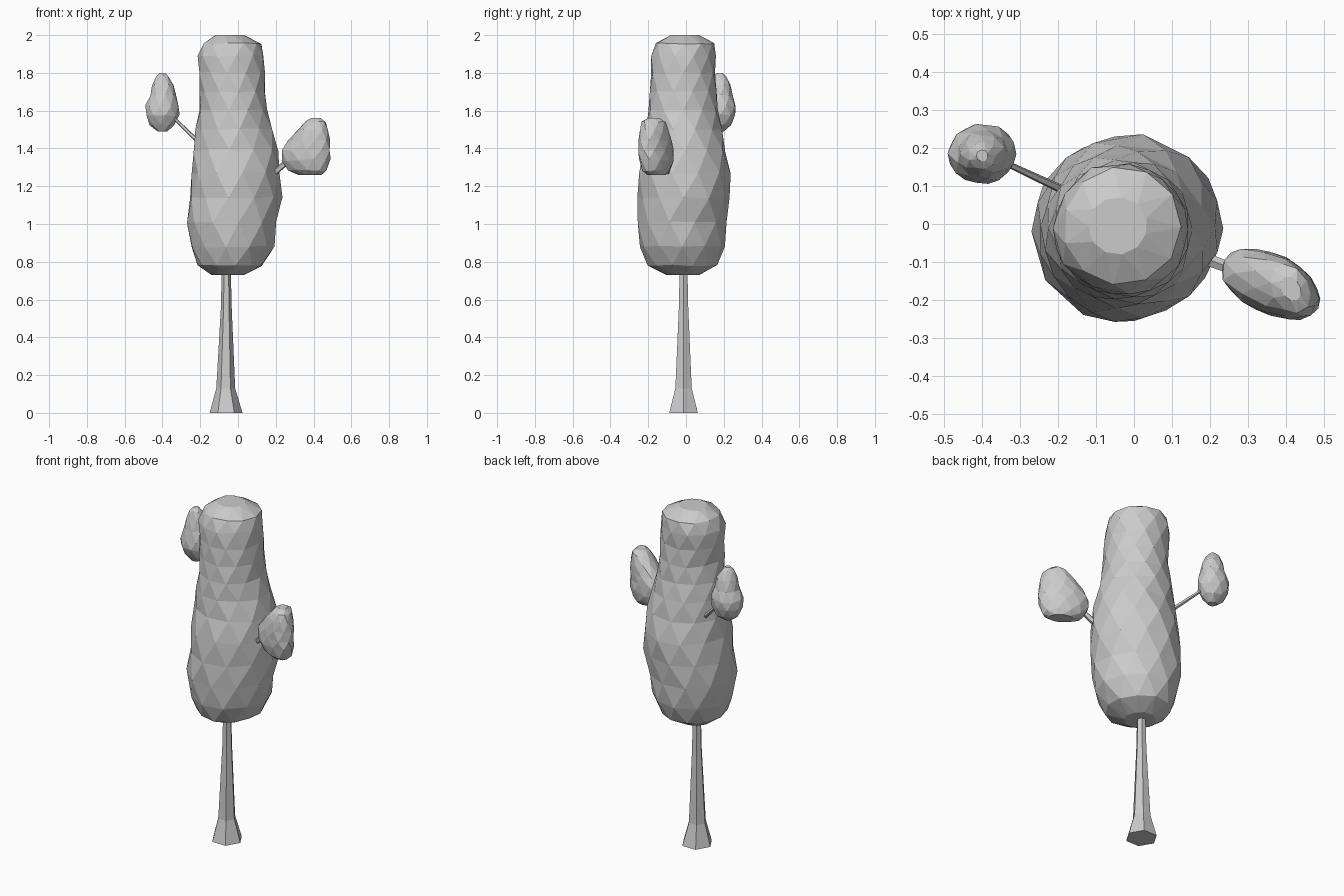
import bpy, bmesh, math, random
from mathutils import Vector

random.seed(4)


def finish(bm, name):
    bmesh.ops.recalc_face_normals(bm, faces=bm.faces)
    me = bpy.data.meshes.new(name)
    bm.to_mesh(me)
    bm.free()
    ob = bpy.data.objects.new(name, me)
    bpy.context.collection.objects.link(ob)
    return ob


def foliage(name, rings, n, jitter, shear=0.0):
    """Faceted clump: rings of (z, x0, x1, y0, y1), each turned half a step."""
    bm = bmesh.new()
    loops = []
    for i, (z, x0, x1, y0, y1) in enumerate(rings):
        loop = []
        cx, cy = (x0 + x1) / 2, (y0 + y1) / 2
        for k in range(n):
            a = 2 * math.pi * (k + 0.5 * (i % 2)) / n
            r = 1.02 + random.uniform(-jitter, jitter)
            dx = (x1 - x0) / 2 * r * math.cos(a)
            dy = (y1 - y0) / 2 * r * math.sin(a) + shear * dx
            dz = 0 if i in (0, len(rings) - 1) else random.uniform(-jitter, jitter) * 0.2
            loop.append(bm.verts.new((cx + dx, cy + dy, z + dz)))
        loops.append(loop)
    for i in range(len(loops) - 1):
        a, b = loops[i], loops[i + 1]
        for k in range(n):
            m = (k + 1) % n
            if i % 2 == 0:
                bm.faces.new((a[k], a[m], b[k]))
                bm.faces.new((a[m], b[m], b[k]))
            else:
                bm.faces.new((a[k], b[m], b[k]))
                bm.faces.new((a[k], a[m], b[m]))
    bm.faces.new(loops[0][::-1])
    bm.faces.new(loops[-1])
    return finish(bm, name)


def tube(name, points, n):
    """Tapered n-sided limb through (x, y, z, radius) points."""
    bm = bmesh.new()
    axis = (Vector(points[-1][:3]) - Vector(points[0][:3])).normalized()
    u = (Vector((1, 0, 0)) - axis * axis.x).normalized()
    v = axis.cross(u)
    loops = []
    for x, y, z, r in points:
        loops.append([bm.verts.new(Vector((x, y, z)) + r * (
            u * math.cos(2 * math.pi * k / n) + v * math.sin(2 * math.pi * k / n)))
            for k in range(n)])
    for a, b in zip(loops, loops[1:]):
        for k in range(n):
            m = (k + 1) % n
            bm.faces.new((a[k], a[m], b[m], b[k]))
    bm.faces.new(loops[0][::-1])
    bm.faces.new(loops[-1])
    return finish(bm, name)


# Trunk with flared foot, and two side branches
tube("trunk", [(-0.063, -0.013, 0, 0.087), (-0.065, -0.013, 0.13, 0.05),
               (-0.062, -0.013, 0.55, 0.029), (-0.062, -0.013, 0.75, 0.024),
               (-0.06, -0.01, 1.3, 0.018)], 6)
tube("left_branch", [(-0.06, 0.03, 1.29, 0.015), (-0.39, 0.185, 1.61, 0.007)], 5)
tube("right_branch", [(-0.05, 0.0, 1.06, 0.022), (0.34, -0.15, 1.40, 0.014)], 5)

# Tall main crown
foliage("main_crown", [
    (0.73, -0.14, 0.03, -0.10, 0.07),
    (0.78, -0.21, 0.13, -0.20, 0.16),
    (0.88, -0.25, 0.185, -0.24, 0.20),
    (1.01, -0.27, 0.205, -0.255, 0.215),
    (1.14, -0.255, 0.225, -0.25, 0.225),
    (1.27, -0.245, 0.225, -0.245, 0.235),
    (1.39, -0.235, 0.21, -0.22, 0.205),
    (1.50, -0.22, 0.18, -0.205, 0.185),
    (1.60, -0.205, 0.155, -0.20, 0.17),
    (1.70, -0.20, 0.148, -0.19, 0.158),
    (1.80, -0.205, 0.14, -0.185, 0.155),
    (1.89, -0.21, 0.135, -0.18, 0.158),
    (1.955, -0.185, 0.12, -0.16, 0.145),
    (2.00, -0.12, 0.035, -0.08, 0.07)], 11, 0.025)

# Small left clump
foliage("left_clump", [
    (1.49, -0.425, -0.375, 0.155, 0.20),
    (1.525, -0.465, -0.335, 0.13, 0.24),
    (1.575, -0.488, -0.312, 0.108, 0.26),
    (1.625, -0.487, -0.315, 0.108, 0.264),
    (1.68, -0.465, -0.33, 0.12, 0.25),
    (1.735, -0.455, -0.34, 0.13, 0.235),
    (1.78, -0.435, -0.365, 0.145, 0.215),
    (1.80, -0.415, -0.385, 0.165, 0.195)], 9, 0.03)

# Small right clump, leaning outwards
foliage("right_clump", [
    (1.26, 0.32, 0.44, -0.20, -0.11),
    (1.285, 0.265, 0.47, -0.225, -0.09),
    (1.34, 0.235, 0.486, -0.24, -0.075),
    (1.39, 0.232, 0.487, -0.242, -0.075),
    (1.44, 0.265, 0.485, -0.245, -0.08),
    (1.495, 0.315, 0.48, -0.243, -0.095),
    (1.54, 0.36, 0.465, -0.23, -0.11),
    (1.56, 0.385, 0.44, -0.20, -0.14)], 10, 0.03, shear=-0.3)
